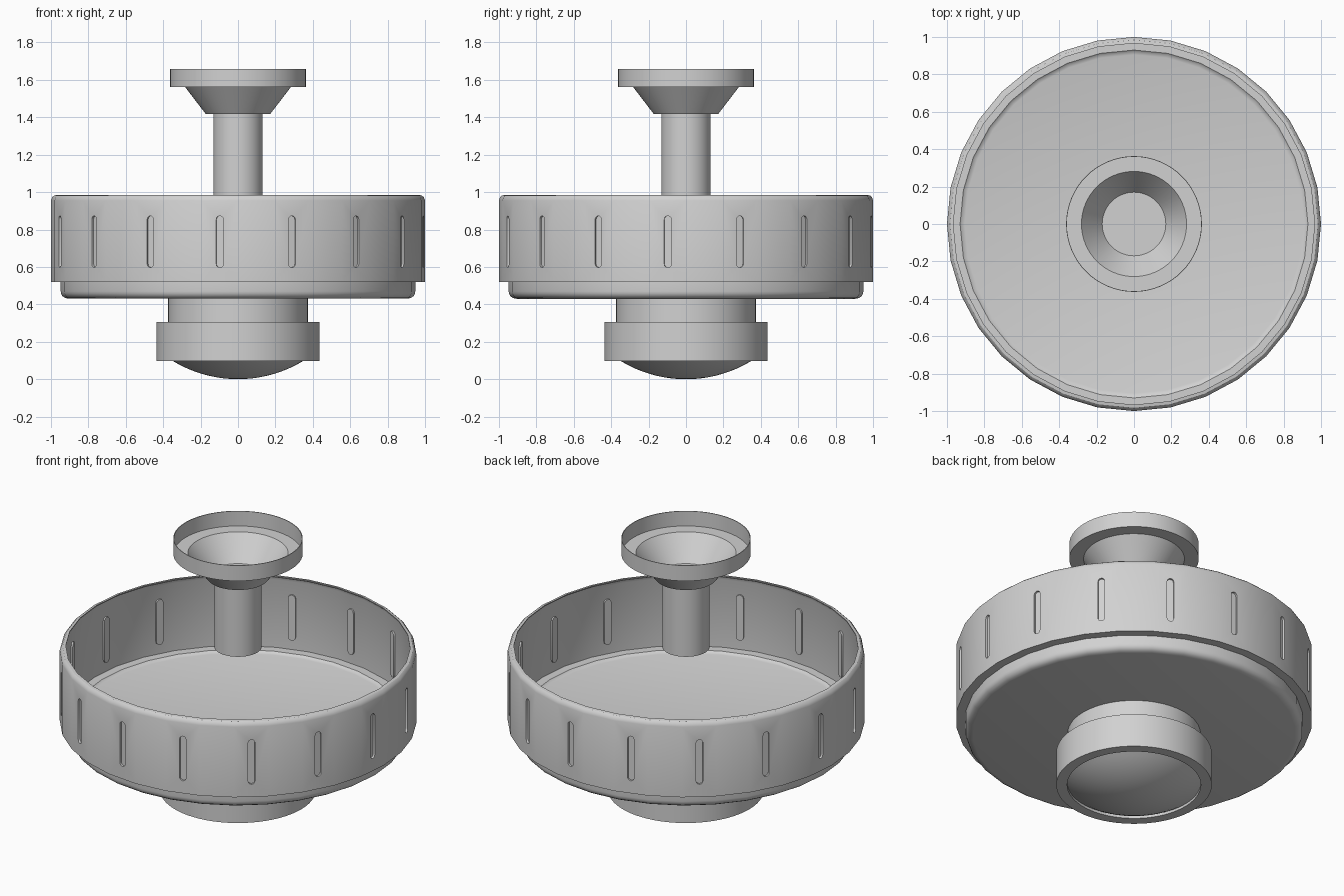
import bpy, bmesh, math
from mathutils import Matrix, Vector

cube = bpy.data.objects.get("Cube")
if cube:
    bpy.data.objects.remove(cube, do_unlink=True)

grey = bpy.data.materials.new("light grey")
colour = (0.64, 0.64, 0.64, 1)
grey.diffuse_color = colour
grey.use_nodes = True
grey.node_tree.nodes["Principled BSDF"].inputs["Base Color"].default_value = colour


def smooth(mesh):
    """Smooth shading that keeps the hard edges."""
    mesh.shade_smooth()
    mesh.set_sharp_from_angle(angle=math.radians(31))


def finish(bm, name):
    """Turn a bmesh into a shaded object."""
    bmesh.ops.recalc_face_normals(bm, faces=bm.faces)
    mesh = bpy.data.meshes.new(name)
    bm.to_mesh(mesh)
    bm.free()
    mesh.materials.append(grey)
    smooth(mesh)
    obj = bpy.data.objects.new(name, mesh)
    bpy.context.collection.objects.link(obj)
    return obj


def lathe(name, profile, sides=64):
    """Revolve (radius, height) points; points on the axis become poles."""
    bm = bmesh.new()
    rings = []
    for r, z in profile:
        count = sides if r > 0 else 1
        rings.append([bm.verts.new((r * math.cos(math.tau * i / sides),
                                    r * math.sin(math.tau * i / sides), z))
                      for i in range(count)])
    closed = profile[0][0] > 0
    pairs = list(zip(rings, rings[1:])) + ([(rings[-1], rings[0])] if closed else [])
    for a, b in pairs:
        for i in range(sides):
            j = (i + 1) % sides
            quad = [a[i % len(a)], a[j % len(a)], b[j % len(b)], b[i % len(b)]]
            bm.faces.new(list(dict.fromkeys(quad)))
    return finish(bm, name)


def capsules(name, r_in, r_out, half_width, z_low, z_high):
    """Sixteen upright rounded bars around the wall, one on every other facet."""
    bm = bmesh.new()
    steps = 6
    outline = []
    for centre, start in ((z_high - half_width, 0), (z_low + half_width, math.pi)):
        for k in range(steps + 1):
            a = start + math.pi * k / steps
            outline.append((half_width * math.cos(a), centre + half_width * math.sin(a)))
    for n in range(16):
        turn = Matrix.Rotation(math.tau * (n + 0.75) / 16, 3, 'Z')
        inner, outer = [[bm.verts.new(turn @ Vector((r, y, z))) for y, z in outline]
                        for r in (r_in, r_out)]
        bm.faces.new(inner)
        bm.faces.new(outer)
        for i in range(len(outline)):
            j = (i + 1) % len(outline)
            bm.faces.new((inner[i], inner[j], outer[j], outer[i]))
    return finish(bm, name)


# Thin-walled open bowl with a stepped base, in-curled rim and dished floor
bowl = lathe("bowl", [
    (0, 0.43), (0.905, 0.43), (0.924, 0.434), (0.939, 0.444), (0.946, 0.458),
    (0.948, 0.47), (0.948, 0.52), (1, 0.52), (1, 0.955), (0.994, 0.972),
    (0.983, 0.982), (0.966, 0.985), (0.966, 0.979), (0.977, 0.97),
    (0.982, 0.955), (0.982, 0.535), (0.93, 0.535), (0.922, 0.528),
    (0.905, 0.523), (0, 0.523)], 32)

# Rounded grooves pressed into the wall, showing as ribs on the inside
cutter = capsules("groove_cutter", 0.983, 1.05, 0.019, 0.597, 0.873)
cutter.hide_render = True
cut = bowl.modifiers.new("grooves", 'BOOLEAN')
cut.operation = 'DIFFERENCE'
cut.solver = 'EXACT'
cut.object = cutter
bpy.context.view_layer.update()
carved = bpy.data.meshes.new_from_object(
    bowl.evaluated_get(bpy.context.evaluated_depsgraph_get()))
bowl.modifiers.clear()
bowl.data = carved
smooth(carved)
bpy.data.objects.remove(cutter, do_unlink=True)
capsules("inner_ribs", 0.968, 0.98, 0.022, 0.594, 0.876)

# Stem and thin funnel cup above the bowl
lathe("stem", [(0, 0.985), (0.132, 0.985), (0.132, 1.418), (0, 1.418)])
lathe("funnel", [
    (0, 1.417), (0.172, 1.417), (0.283, 1.562), (0.363, 1.562), (0.363, 1.658),
    (0.359, 1.658), (0.359, 1.566), (0.281, 1.566), (0.17, 1.421), (0, 1.421)])

# Neck, open collar and domed lens below the bowl
lathe("neck", [(0, 0.3), (0.373, 0.3), (0.373, 0.432), (0, 0.432)])
lathe("collar", [(0.375, 0.098), (0.436, 0.098), (0.436, 0.305), (0.3, 0.305),
                 (0.3, 0.25), (0.375, 0.25)])
radius, edge = 0.674, math.asin(0.375 / 0.674)
dome = [(radius * math.sin(edge * k / 10), radius * (1 - math.cos(edge * k / 10)))
        for k in range(11)]
lathe("lens", dome + [(0.375, 0.2), (0, 0.2)])
